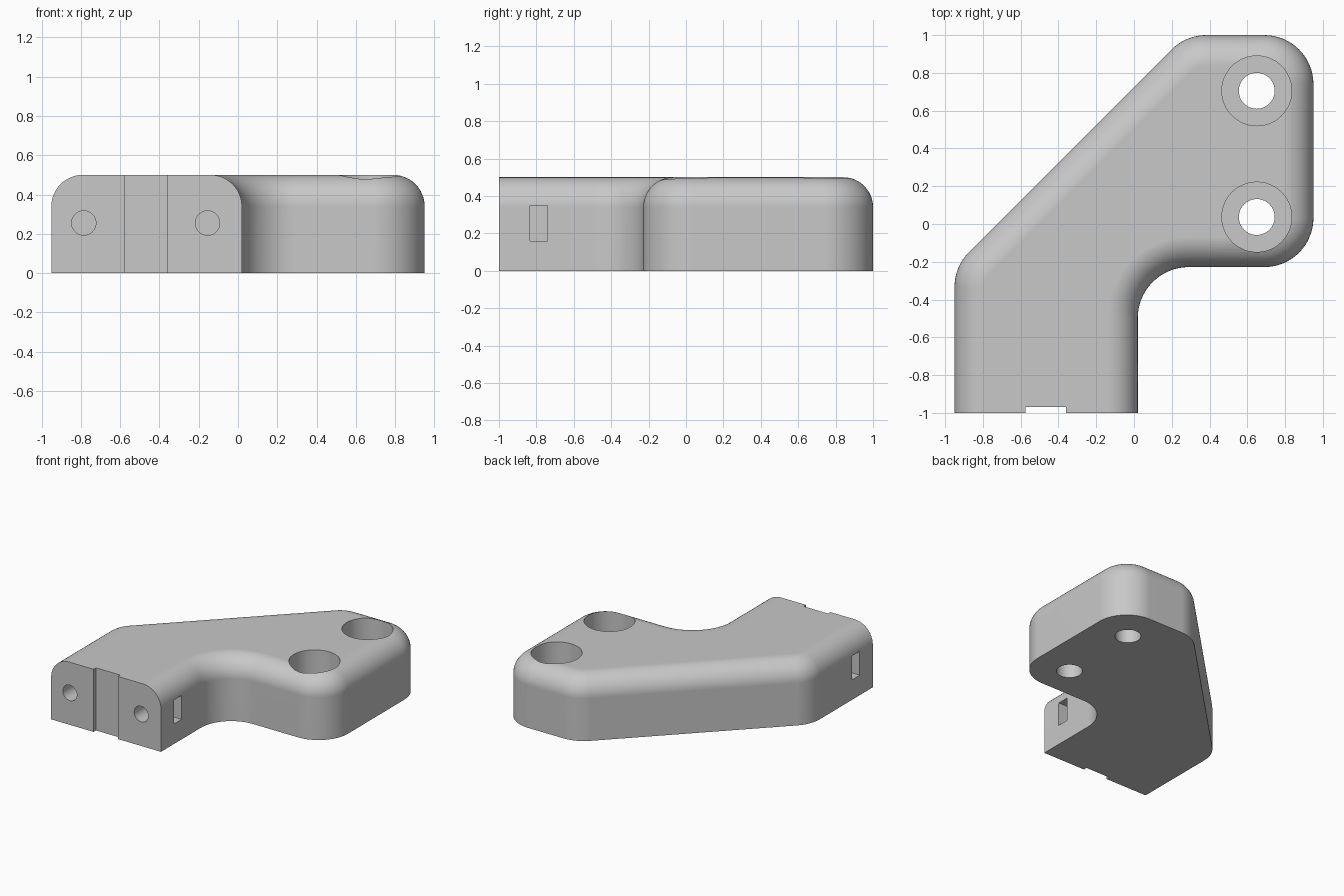
import bpy
import bmesh
from math import cos, sin, pi, tan
from mathutils import Vector, Matrix

FRONT, HEIGHT, FILLET = -1.0, 0.5, 0.16
ARC_STEPS, FILLET_STEPS = 16, 12

old = bpy.data.objects.get("Cube")
if old:
    bpy.data.objects.remove(old, do_unlink=True)

grey = bpy.data.materials.new("plain grey")
grey.use_nodes = True
colour = (0.58, 0.58, 0.58, 1)
grey.diffuse_color = colour
grey.node_tree.nodes["Principled BSDF"].inputs["Base Color"].default_value = colour

# Outline corners, counter-clockwise: x, y, rounding radius
corners = [(0.02, -0.228, 0.27), (0.95, -0.228, 0.26), (0.95, 1, 0.26),
           (0.275, 1, 0.26), (-0.95, -0.225, 0.26)]
start, end = Vector((0.02, FRONT)), Vector((-0.95, FRONT))


def outline(inset):
    """Rounded outline moved inward, with the front end kept in place."""
    path = [start] + [Vector(c[:2]) for c in corners] + [end]
    ring = [start + Vector((-inset, 0))]
    for i, (x, y, radius) in enumerate(corners, 1):
        a = (path[i] - path[i - 1]).normalized()
        b = (path[i + 1] - path[i]).normalized()
        turn = -a.angle_signed(b)
        side = 1 if turn > 0 else -1
        normal = Vector((-a.y, a.x)) * side
        centre = path[i] - a * radius * tan(abs(turn) / 2) + normal * radius
        r = radius - side * inset
        for k in range(ARC_STEPS + 1):
            spoke = Matrix.Rotation(turn * k / ARC_STEPS, 2) @ (-normal)
            ring.append(centre + spoke * r)
    ring.append(end + Vector((inset, 0)))
    return ring


# Body: stacked outlines that curl inward along the upper edge
layers = [(0, 0)]
for k in range(FILLET_STEPS + 1):
    t = pi / 2 * k / FILLET_STEPS
    layers.append((FILLET * (1 - cos(t)), HEIGHT - FILLET + FILLET * sin(t)))
bm = bmesh.new()
rings = [[bm.verts.new((p.x, p.y, z)) for p in outline(inset)] for inset, z in layers]
for low, high in zip(rings, rings[1:]):
    for i in range(len(low) - 1):
        bm.faces.new((low[i], low[i + 1], high[i + 1], high[i]))
bm.faces.new(rings[0])
bm.faces.new(rings[-1])
bm.faces.new([r[0] for r in rings] + [r[-1] for r in reversed(rings)])
bmesh.ops.recalc_face_normals(bm, faces=bm.faces)
mesh = bpy.data.meshes.new("bracket_body")
bm.to_mesh(mesh)
bm.free()
body = bpy.data.objects.new("bracket_body", mesh)
bpy.context.collection.objects.link(body)
mesh.materials.append(grey)
bpy.context.view_layer.objects.active = body
body.select_set(True)


def cut(name, build):
    """Subtract a temporary bmesh solid from the body."""
    tool = bmesh.new()
    build(tool)
    data = bpy.data.meshes.new(name)
    tool.to_mesh(data)
    tool.free()
    data.materials.append(grey)
    cutter = bpy.data.objects.new(name, data)
    cutter.hide_render = True
    bpy.context.collection.objects.link(cutter)
    mod = body.modifiers.new(name, 'BOOLEAN')
    mod.operation, mod.solver, mod.object = 'DIFFERENCE', 'EXACT', cutter
    bpy.context.view_layer.objects.active = body
    bpy.ops.object.modifier_apply(modifier=name)
    bpy.data.objects.remove(cutter, do_unlink=True)


def cut_box(name, low, high):
    low, high = Vector(low), Vector(high)
    m = Matrix.Translation((low + high) / 2) @ Matrix.Diagonal((high - low).to_4d())
    cut(name, lambda t: bmesh.ops.create_cube(t, size=1, matrix=m))


def cut_round(name, centre, radius, depth, turn=0):
    m = Matrix.Translation(centre) @ Matrix.Rotation(turn, 4, 'X')
    cut(name, lambda t: bmesh.ops.create_cone(
        t, cap_ends=True, segments=48, radius1=radius, radius2=radius,
        depth=depth, matrix=m))


# Two counterbored mounting holes
for y in (0.705, 0.037):
    cut_round("counterbore", (0.65, y, 0.47), 0.185, 0.6)
    cut_round("mounting_hole", (0.65, y, 0.2), 0.095, 1)

# Screw holes in the front end, each crossed by a nut slot from the side
for x, outer, inner in ((-0.785, -1.0, -0.69), (-0.155, 0.1, -0.25)):
    cut_round("screw_hole", (x, FRONT, 0.255), 0.062, 0.8, pi / 2)
    cut_box("nut_slot", (min(outer, inner), -0.835, 0.16),
            (max(outer, inner), -0.74, 0.35))

# Shallow upright groove in the front end
cut_box("front_groove", (-0.575, FRONT - 0.1, -0.1), (-0.36, FRONT + 0.03, 0.6))

# Smooth rounds, crisp edges
bpy.ops.object.shade_smooth_by_angle(angle=pi / 6)
weighted = body.modifiers.new("even_shading", 'WEIGHTED_NORMAL')
weighted.keep_sharp = True
